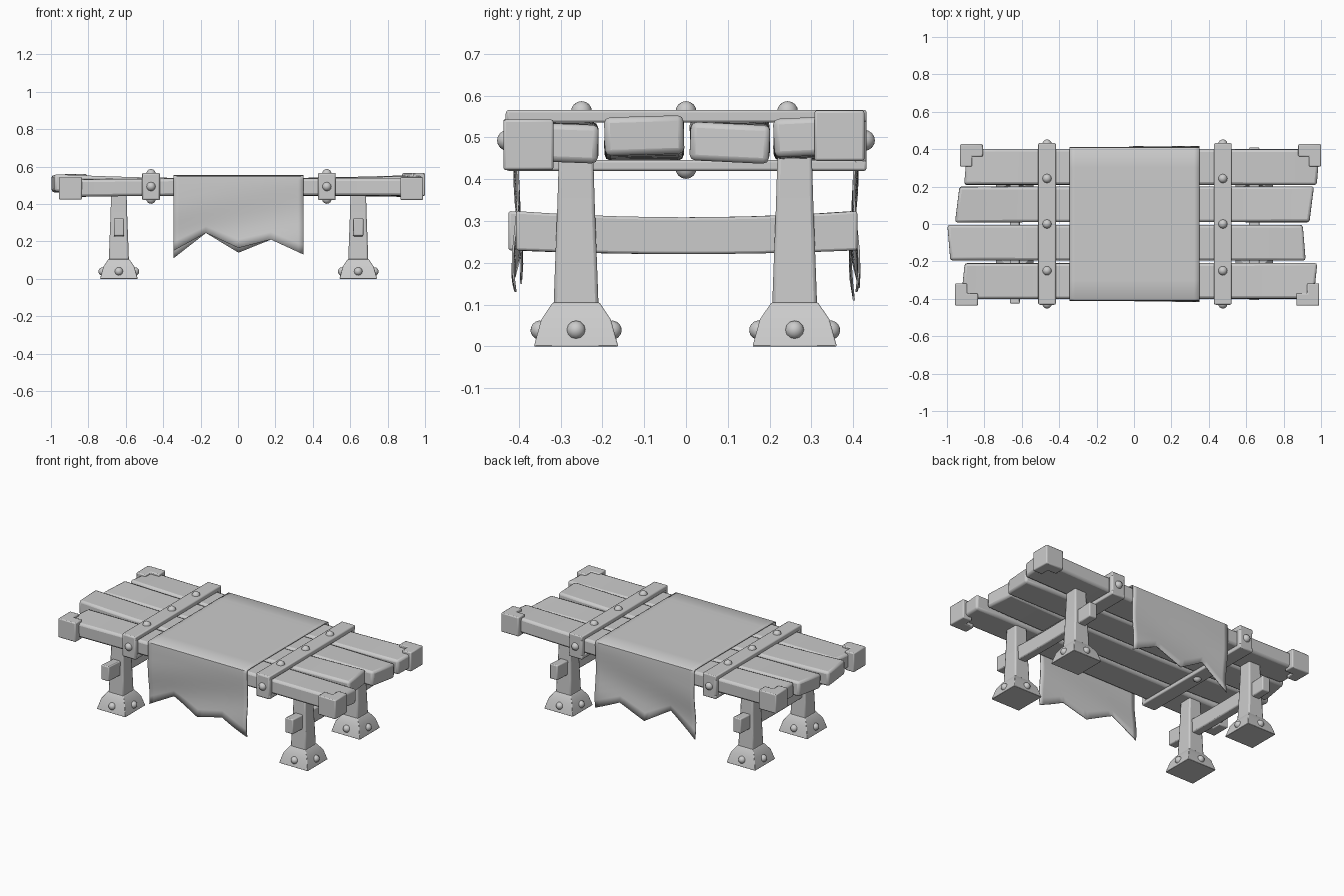
import bpy, bmesh, math
from mathutils import Vector

cube = bpy.data.objects.get("Cube")
if cube:
    bpy.data.objects.remove(cube, do_unlink=True)

grey = bpy.data.materials.new("plain grey")
grey.use_nodes = True
grey.diffuse_color = (0.6, 0.6, 0.6, 1)
grey.node_tree.nodes["Principled BSDF"].inputs["Base Color"].default_value = (0.6, 0.6, 0.6, 1)


def finish(name, bm, bevel=0.0, angle=35):
    """Turn a bmesh into a named, shaded object with optional rounded edges."""
    bmesh.ops.recalc_face_normals(bm, faces=bm.faces)
    mesh = bpy.data.meshes.new(name)
    bm.to_mesh(mesh)
    bm.free()
    mesh.materials.append(grey)
    ob = bpy.data.objects.new(name, mesh)
    bpy.context.collection.objects.link(ob)
    if bevel:
        mod = ob.modifiers.new("bevel", 'BEVEL')
        mod.width, mod.segments = bevel, 2
        mod.limit_method, mod.angle_limit = 'ANGLE', math.radians(40)
    bpy.ops.object.select_all(action='DESELECT')
    ob.select_set(True)
    bpy.context.view_layer.objects.active = ob
    bpy.ops.object.shade_smooth_by_angle(angle=math.radians(angle))
    return ob


def loft(name, sections, bevel=0.0):
    """Skin a list of vertex rings and close both ends."""
    bm = bmesh.new()
    rings = [[bm.verts.new(p) for p in s] for s in sections]
    n = len(rings[0])
    for a, b in zip(rings, rings[1:]):
        for i in range(n):
            bm.faces.new((a[i], a[(i + 1) % n], b[(i + 1) % n], b[i]))
    bm.faces.new(rings[0])
    bm.faces.new(rings[-1])
    return finish(name, bm, bevel)


def rect(x0, x1, y0, y1, z):
    return [(x0, y0, z), (x1, y0, z), (x1, y1, z), (x0, y1, z)]


def box(name, x0, x1, y0, y1, z0, z1, bevel=0.006):
    return loft(name, [rect(x0, x1, y0, y1, z0), rect(x0, x1, y0, y1, z1)], bevel)


def rivet(name, pos, axis, r=0.025):
    """Half dome facing along axis."""
    bm = bmesh.new()
    bmesh.ops.create_uvsphere(bm, u_segments=12, v_segments=8, radius=r)
    low = [v for v in bm.verts if v.co.z < -0.001]
    bmesh.ops.delete(bm, geom=low, context='VERTS')
    turn = Vector((0, 0, 1)).rotation_difference(Vector(axis)).to_matrix()
    bmesh.ops.rotate(bm, verts=bm.verts, matrix=turn)
    bmesh.ops.translate(bm, verts=bm.verts, vec=pos)
    finish(name, bm, angle=60)


# Tabletop planks: slightly warped, twisted and with skewed ends
# name, y centre, left end, right end, left lift, right lift, twist, end skew
PLANKS = [
    ("back_plank", 0.305, -0.90, 0.985, 0.012, 0.012, 0.05, 0.008),
    ("inner_back_plank", 0.105, -0.945, 0.95, 0.010, -0.004, -0.05, 0.012),
    ("inner_front_plank", -0.10, -0.99, 0.91, 0.020, 0.014, 0.03, -0.008),
    ("front_plank", -0.305, -0.915, 0.97, -0.004, -0.004, -0.04, 0.010),
]
for name, yc, xa, xb, la, lb, twist, skew in PLANKS:
    sections = []
    for i in range(13):
        t = i / 12
        u = 2 * t - 1
        lift = (la if u < 0 else lb) * u * u
        ang = twist * u * abs(u)
        ring = []
        for dy, dz in ((-1, -1), (1, -1), (1, 1), (-1, 1)):
            y, z = dy * 0.095, dz * 0.046
            x = xa + (xb - xa) * t + skew * dy * u * u
            ring.append((x, yc + y - z * ang, 0.491 + lift + z + y * ang))
        sections.append(ring)
    loft(name, sections, 0.014)

# Corner caps: L-shaped brackets wrapped around the outer plank corners
CAPS = [
    ("front_left_cap", 0.99, -0.437, 1, -1, 0.422),
    ("front_right_cap", -0.957, -0.437, -1, -1, 0.424),
    ("back_left_cap", 1.0, 0.427, 1, 1, 0.444),
    ("back_right_cap", -0.93, 0.427, -1, 1, 0.438),
]
SHAPE = ((0, 0), (0.122, 0), (0.122, 0.066), (0.064, 0.066), (0.064, 0.12), (0, 0.12))
for name, x, y, sx, sy, z in CAPS:
    plan = [(x - sx * a, y - sy * b) for a, b in SHAPE]
    loft(name, [[(px, py, h) for px, py in plan] for h in (z, z + 0.121)], 0.006)

# Binding bands around the planks, with rivets
for side, x in (("right", -0.465), ("left", 0.475)):
    a, b = x - 0.047, x + 0.047
    box(side + "_band_top", a, b, -0.43, 0.432, 0.536, 0.566)
    box(side + "_band_bottom", a, b, -0.43, 0.432, 0.42, 0.446)
    for s, end in ((-1, "front"), (1, "back")):
        y0, y1 = sorted((s * 0.398, s * 0.432))
        box(f"{side}_band_{end}", a, b, y0, y1, 0.42, 0.566, 0.01)
        rivet(f"{side}_band_{end}_rivet", (x, s * 0.427, 0.493), (0, s, 0))
    for i, y in enumerate((-0.25, 0, 0.243)):
        rivet(f"{side}_band_top_rivet_{i + 1}", (x, y, 0.562), (0, 0, 1))
    rivet(side + "_band_bottom_rivet", (x, 0, 0.426), (0, 0, -1))

# Cloth runner: flat over the top, hanging down with zigzag hems
FRONT_HEM = (0.15, 0.245, 0.165, 0.21, 0.13)
BACK_HEM = (0.11, 0.245, 0.14, 0.21, 0.13)


def hem_height(hem, t):
    i = min(int(t * 4), 3)
    f = t * 4 - i
    return hem[i] * (1 - f) + hem[i + 1] * f


def flap(s, hem, t):
    """Points from hem to table edge on one hanging side."""
    z0 = hem_height(hem, t)
    pts = []
    for k in range(9):
        z = z0 + (0.53 - z0) * k / 8
        hang = (0.53 - z) / 0.4
        wave = 0.014 * math.sin(hang * 6 + 3 * t) * hang
        pts.append((s * (0.408 - 0.006 * hang + wave), z))
    return pts + [(s * 0.407, 0.545), (s * 0.398, 0.551)]


bm = bmesh.new()
columns = []
for i in range(25):
    t = i / 24
    x = -0.345 + 0.695 * t
    top = [(y * 0.1, 0.552) for y in range(-3, 4)]
    path = flap(-1, FRONT_HEM, t) + top + flap(1, BACK_HEM, t)[::-1]
    columns.append([bm.verts.new((x, y, z)) for y, z in path])
for a, b in zip(columns, columns[1:]):
    for j in range(len(a) - 1):
        bm.faces.new((a[j], b[j], b[j + 1], a[j + 1]))
cloth = finish("cloth_runner", bm, angle=50)
solid = cloth.modifiers.new("thickness", 'SOLIDIFY')
solid.thickness, solid.offset = 0.005, 0

# Legs with flared, riveted feet, and the cross rails through them
for side, x, y_front, y_back in (("right", -0.637, -0.425, 0.40), ("left", 0.643, -0.407, 0.41)):
    for end, y in (("front", -0.263), ("back", 0.26)):
        name = f"{end}_{side}"
        legs = ((0.09, 0.054), (0.2, 0.05), (0.33, 0.045), (0.46, 0.041))
        loft(name + "_leg", [rect(x - h, x + h, y - h, y + h, z) for z, h in legs], 0.008)
        foot = ((0, 0.101), (0.065, 0.083), (0.105, 0.056))
        loft(name + "_foot", [rect(x - h, x + h, y - h, y + h, z) for z, h in foot], 0.003)
        for i, (dx, dy) in enumerate(((1, 0), (-1, 0), (0, 1), (0, -1))):
            rivet(f"{name}_foot_rivet_{i + 1}", (x + dx * 0.086, y + dy * 0.086, 0.039),
                  (dx, dy, 0.25), 0.023)
    sections = []
    for i in range(11):
        u = i / 5 - 1
        y = y_front + (y_back - y_front) * i / 10
        z, h = 0.265 + 0.012 * u * u, 0.044 + 0.003 * u * u
        sections.append([(x - 0.027, y, z - h), (x + 0.027, y, z - h),
                         (x + 0.027, y, z + h), (x - 0.027, y, z + h)])
    loft(side + "_cross_rail", sections, 0.006)
